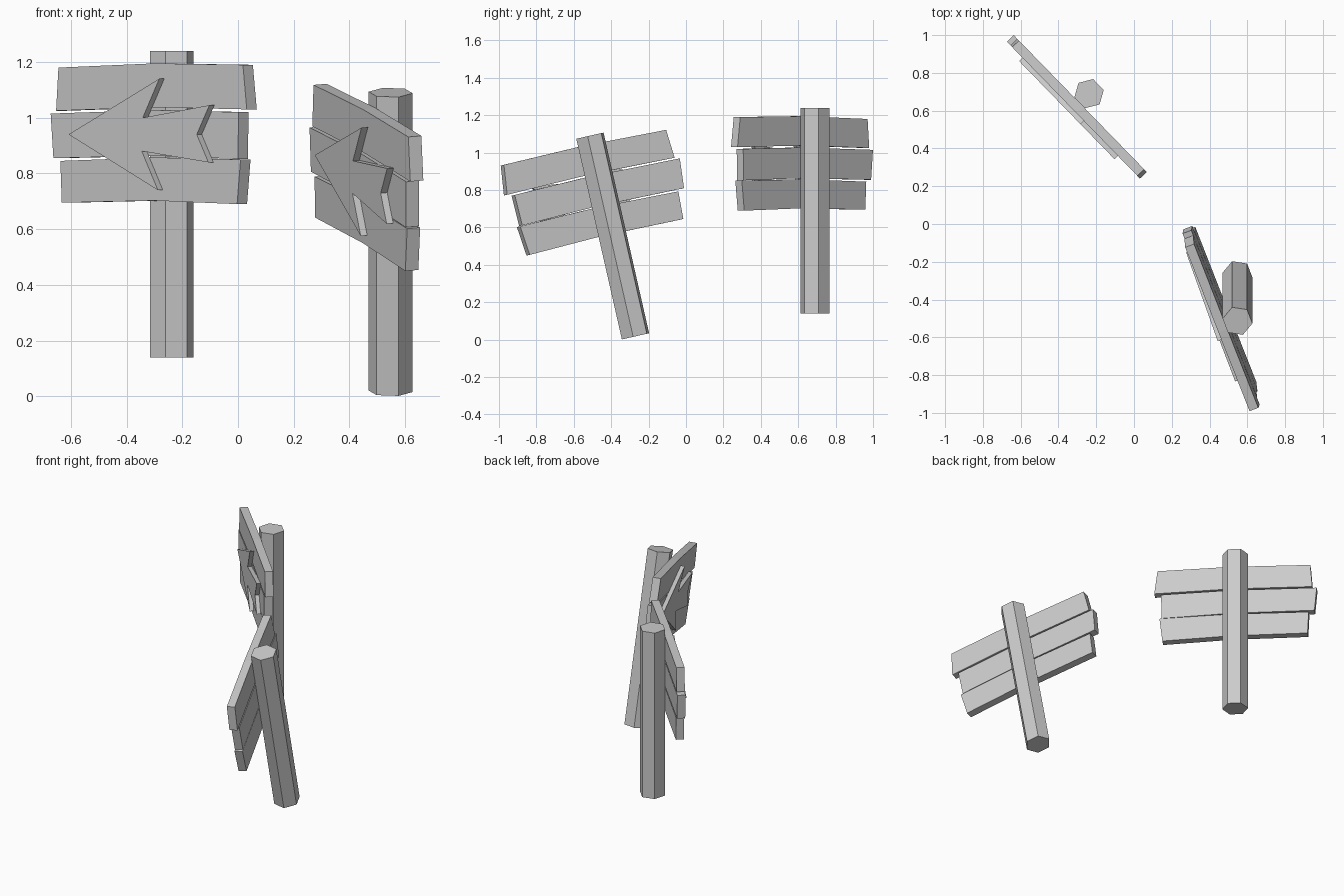
import bpy, bmesh
from math import radians, cos, sin, pi
from mathutils import Matrix

cube = bpy.data.objects.get("Cube")
if cube:
    bpy.data.objects.remove(cube, do_unlink=True)

grey = bpy.data.materials.new("plain grey")
grey.use_nodes = True
grey.diffuse_color = (0.6, 0.6, 0.6, 1)
grey.node_tree.nodes["Principled BSDF"].inputs["Base Color"].default_value = grey.diffuse_color

POST_LENGTH, POST_RADIUS = 1.1, 0.08
BOARD_BACK, BOARD_FRONT, ARROW_FRONT = -0.07, -0.12, -0.145
BOW = 0.01  # boards rise slightly in the middle


def prism(name, outline, place):
    """Extrude a closed outline of 3D points along the vector 'depth'."""
    points, depth = outline
    bm = bmesh.new()
    face = bm.faces.new([bm.verts.new(p) for p in points])
    extruded = bmesh.ops.extrude_face_region(bm, geom=[face])
    moved = [g for g in extruded["geom"] if isinstance(g, bmesh.types.BMVert)]
    bmesh.ops.translate(bm, verts=moved, vec=depth)
    bmesh.ops.recalc_face_normals(bm, faces=bm.faces)
    mesh = bpy.data.meshes.new(name)
    bm.to_mesh(mesh)
    bm.free()
    mesh.materials.append(grey)
    obj = bpy.data.objects.new(name, mesh)
    obj.matrix_world = place
    bpy.context.collection.objects.link(obj)


def plate(name, outline, back, front, place):
    """Flat plate facing -y from an (x, z) outline."""
    prism(name, ([(x, back, z) for x, z in outline], (0, front - back, 0)), place)


# Board corners: top left, top right, bottom right, bottom left
boards = {
    "top_board": [(-0.46, 1.04), (0.49, 1.05), (0.51, 0.89), (-0.472, 0.885)],
    "middle_board": [(-0.5, 0.875), (0.468, 0.88), (0.464, 0.712), (-0.486, 0.715)],
    "bottom_board": [(-0.45, 0.705), (0.478, 0.71), (0.46, 0.55), (-0.443, 0.555)],
}

# Arrow outline: tip, barb, neck, tail, notch and back
arrow = [(-0.382, 0.8), (0.085, 1.0), (0, 0.86), (0.343, 0.905), (0.278, 0.8),
         (0.338, 0.7), (-0.005, 0.74), (0.078, 0.6)]


def signpost(side, place):
    hexagon = [(POST_RADIUS * cos(i * pi / 3), POST_RADIUS * sin(i * pi / 3), 0) for i in range(6)]
    prism(side + "_post", (hexagon, (0, 0, POST_LENGTH)), place)
    for name, (tl, tr, br, bl) in boards.items():
        top = (0.03, (tl[1] + tr[1]) / 2 + BOW)
        bottom = (0.03, (bl[1] + br[1]) / 2 + BOW)
        plate(side + "_" + name, [tl, top, tr, br, bottom, bl], BOARD_BACK, BOARD_FRONT, place)
    plate(side + "_arrow", arrow, BOARD_FRONT, ARROW_FRONT, place)


# Upright sign at the back, leaning sign at the front
signpost("right", Matrix.Translation((-0.238, 0.69, 0.14)) @ Matrix.Rotation(radians(-45.8), 4, "Z"))
signpost("left", Matrix.Translation((0.548, -0.27, 0.018))
         @ Matrix.Rotation(radians(12.8), 4, "X") @ Matrix.Rotation(radians(-69), 4, "Z"))
